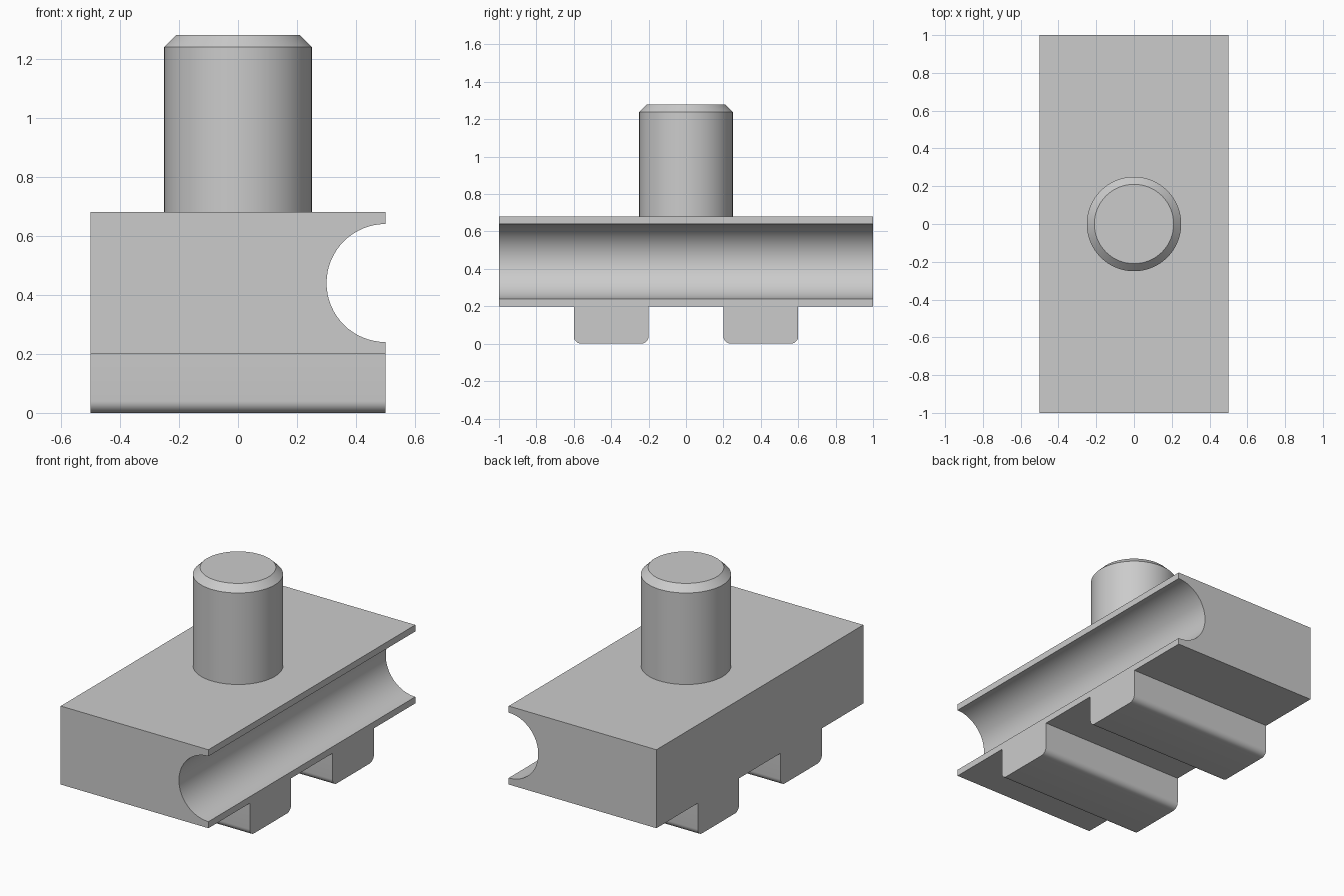
import bpy, bmesh
from math import sin, cos, pi, radians
from mathutils import Vector

cube = bpy.data.objects.get("Cube")
if cube:
    bpy.data.objects.remove(cube, do_unlink=True)

# Single material
grey = bpy.data.materials.new("light grey")
grey.use_nodes = True
colour = (0.6, 0.6, 0.6, 1)
grey.diffuse_color = colour
grey.node_tree.nodes["Principled BSDF"].inputs["Base Color"].default_value = colour


def arc(cx, cy, r, start, end, steps):
    angles = [radians(start + (end - start) * i / steps) for i in range(steps + 1)]
    return [(cx + r * cos(a), cy + r * sin(a)) for a in angles]


def finish(name, bm):
    bmesh.ops.recalc_face_normals(bm, faces=bm.faces)
    mesh = bpy.data.meshes.new(name)
    bm.to_mesh(mesh)
    bm.free()
    mesh.materials.append(grey)
    obj = bpy.data.objects.new(name, mesh)
    bpy.context.collection.objects.link(obj)
    bpy.ops.object.select_all(action='DESELECT')
    obj.select_set(True)
    bpy.context.view_layer.objects.active = obj
    bpy.ops.object.shade_smooth_by_angle(angle=radians(30))
    return obj


def extrude_profile(name, points, depth):
    bm = bmesh.new()
    face = bm.faces.new([bm.verts.new(p) for p in points])
    result = bmesh.ops.extrude_face_region(bm, geom=[face])
    verts = [v for v in result["geom"] if isinstance(v, bmesh.types.BMVert)]
    bmesh.ops.translate(bm, verts=verts, vec=Vector(depth))
    return finish(name, bm)


# Block with a half-round groove along its left side
outline = [(-0.5, 0.2), (0.5, 0.2)] + arc(0.5, 0.44, 0.2, 270, 90, 32) + [(0.5, 0.68), (-0.5, 0.68)]
extrude_profile("block", [(x, -1, z) for x, z in outline], (0, 2, 0))

# Two cross rails with rounded lower edges
for name, y in (("front_rail", -0.4), ("back_rail", 0.4)):
    r = 0.04
    outline = [(y - 0.2, 0.2)] + arc(y - 0.2 + r, r, r, 180, 270, 8)
    outline += arc(y + 0.2 - r, r, r, 270, 360, 8) + [(y + 0.2, 0.2)]
    extrude_profile(name, [(-0.5, v, z) for v, z in outline], (1, 0, 0))

# Round peg with a chamfered top
bm = bmesh.new()
profile = [(0, 0.68), (0.25, 0.68), (0.25, 1.24), (0.21, 1.28), (0, 1.28)]
verts = [bm.verts.new((r, 0, z)) for r, z in profile]
edges = [bm.edges.new(pair) for pair in zip(verts, verts[1:])]
bmesh.ops.spin(bm, geom=verts + edges, axis=(0, 0, 1), cent=(0, 0, 0), angle=2 * pi, steps=64)
bmesh.ops.remove_doubles(bm, verts=bm.verts, dist=0.0001)
finish("peg", bm)
